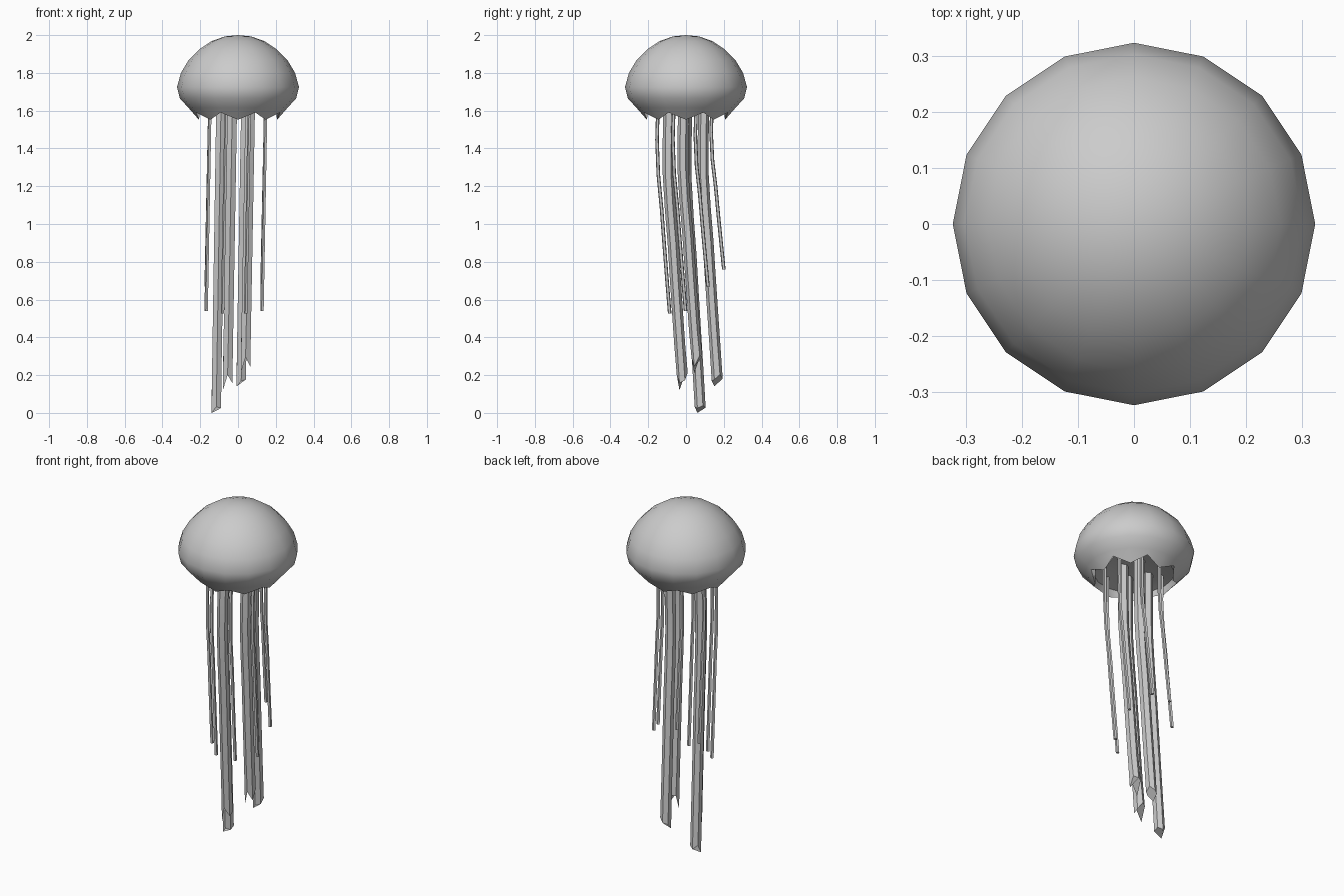
import bpy, bmesh, math, random
from mathutils import Vector

if "Cube" in bpy.data.objects:
    bpy.data.objects.remove(bpy.data.objects["Cube"])

random.seed(4)


def finish(name, bm, angle):
    bmesh.ops.recalc_face_normals(bm, faces=bm.faces)
    me = bpy.data.meshes.new(name)
    bm.to_mesh(me)
    bm.free()
    ob = bpy.data.objects.new(name, me)
    bpy.context.collection.objects.link(ob)
    bpy.ops.object.select_all(action='DESELECT')
    ob.select_set(True)
    bpy.context.view_layer.objects.active = ob
    bpy.ops.object.shade_smooth_by_angle(angle=math.radians(angle))
    return ob


def bridge(bm, a, b):
    n = len(a)
    for i in range(n):
        j = (i + 1) % n
        bm.faces.new((a[i], a[j], b[j], b[i]))


# Bell: 16-sided dome with a scalloped rim and a shallow underside
def make_bell():
    bm = bmesh.new()
    n = 16
    profile = [(0.07, 1.993), (0.14, 1.968), (0.205, 1.925), (0.262, 1.867),
               (0.302, 1.80), (0.323, 1.725), (0.308, 1.665), (0.262, 1.615)]
    low, high = (0.207, 1.552), (0.24, 1.59)
    inner = [(0.215, 1.61), (0.12, 1.63)]

    def ring(fn):
        vs = []
        for i in range(n):
            r, z = fn(i)
            a = 2 * math.pi * i / n
            vs.append(bm.verts.new((r * math.cos(a), r * math.sin(a), z)))
        return vs

    rings = [ring(lambda i, p=p: p) for p in profile]
    rings.append(ring(lambda i: high if i % 2 else low))
    rings += [ring(lambda i, p=p: p) for p in inner]
    for a, b in zip(rings, rings[1:]):
        bridge(bm, a, b)
    for end, z in ((rings[0], 2.0), (rings[-1], 1.635)):
        c = bm.verts.new((0, 0, z))
        for i in range(n):
            bm.faces.new((end[i], end[(i + 1) % n], c))
    finish("bell", bm, 50)


# Hanging strand: straight at the top, then drifting towards +y
def make_strand(name, x, y, bottom, radius, sides, steps, drift, ragged=0.0):
    bm = bmesh.new()
    top = 1.63
    rings = []
    for s in range(steps + 1):
        t = s / steps
        z = top + (bottom + ragged / 2 - top) * t
        cx = x + drift[0] * t
        cy = y + drift[1] * max(0.0, (t - 0.22) / 0.78) ** 1.15 - 0.006 * math.sin(math.pi * min(1, t * 2))
        ring = []
        for i in range(sides):
            a = 2 * math.pi * (i + 0.5) / sides
            dz = 0
            if s == steps and ragged:
                dz = ragged * (-0.5 if i == 3 else random.uniform(-0.3, 0.5))
            ring.append(bm.verts.new(Vector((cx + radius * math.cos(a),
                                             cy + radius * math.sin(a), z + dz))))
        rings.append(ring)
    for a, b in zip(rings, rings[1:]):
        bridge(bm, a, b)
    bm.faces.new(rings[0])
    bm.faces.new(rings[-1])
    finish(name, bm, 40)


make_bell()

# Four thick oral arms with ragged tips
arms = [("left", -0.09, 0.005, 0.0), ("front", -0.03, -0.09, 0.12),
        ("back", 0.042, 0.095, 0.14), ("right", 0.065, -0.012, 0.21)]
for label, x, y, bottom in arms:
    make_strand("oral_arm_" + label, x, y, bottom, 0.029, 6, 8, (-0.025, 0.07), 0.1)

# Eight thin tentacles in a circle, shorter towards the back
lengths = {-2: 0.525, -1: 0.54, 1: 0.67, 2: 0.76}
for k in range(8):
    a = math.radians(22.5 + 45 * k)
    x, y = 0.16 * math.cos(a), 0.155 * math.sin(a)
    key = (2 if abs(y) > 0.1 else 1) * (1 if y > 0 else -1)
    make_strand(f"tentacle_{k + 1}", x, y - 0.005, lengths[key], 0.010, 5, 6, (-0.02, 0.062))
